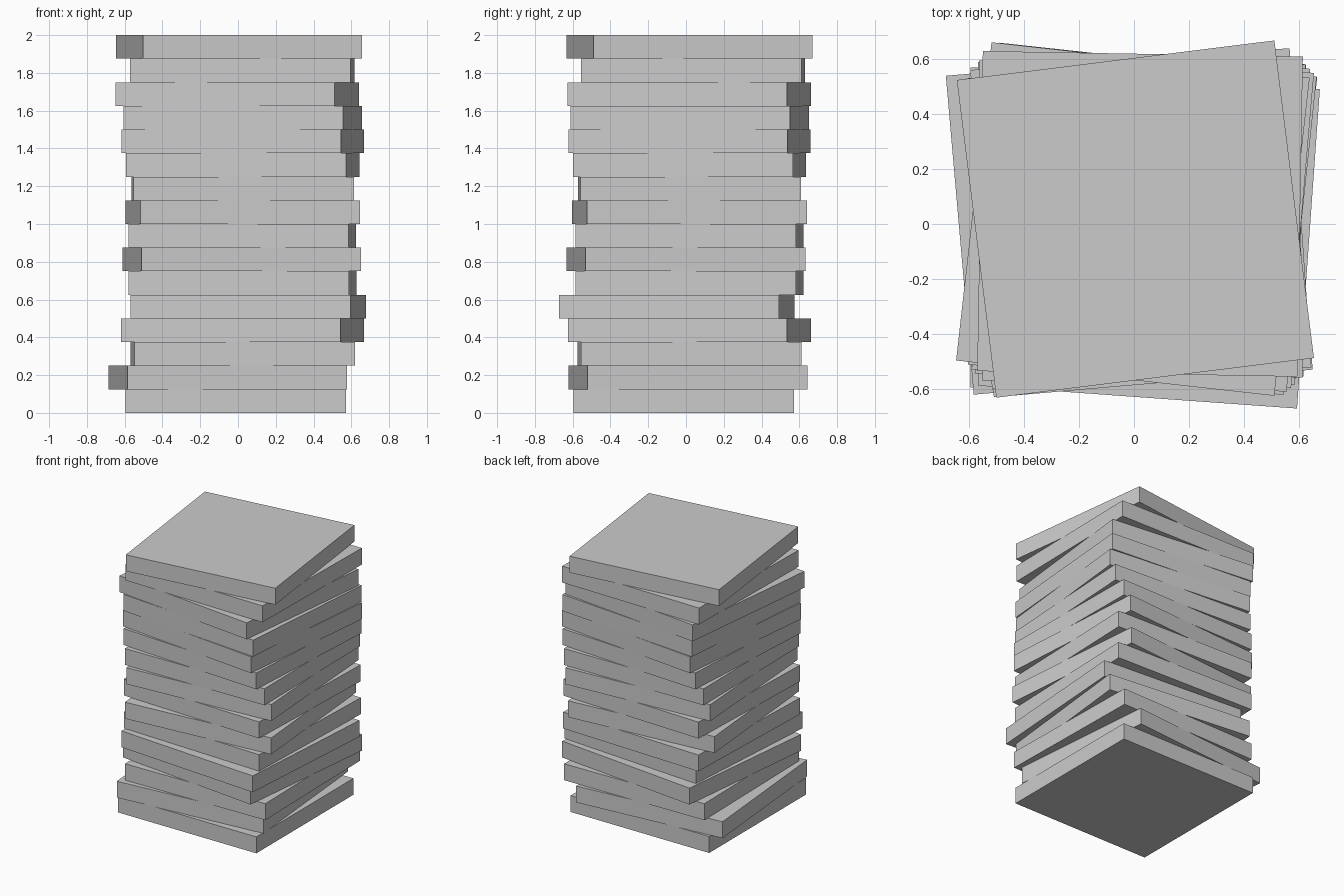
import bpy
from math import radians

SIDE, THICK = 1.167, 0.125

# One entry per slab, bottom to top: centre x, centre y, twist in degrees
slabs = [
    (-0.012, -0.012, 0.0), (-0.054, 0.010, 5.0), (0.025, 0.018, 1.0), (0.025, 0.018, -6.2),
    (0.054, -0.049, -4.1), (0.024, 0.019, -1.95), (0.020, 0.000, 4.95), (0.023, 0.018, -1.95),
    (0.025, 0.019, 3.9), (0.025, 0.018, 0.6), (0.025, 0.018, -3.4), (0.025, 0.018, -6.0),
    (0.025, 0.019, -4.9), (-0.004, 0.018, -6.35), (0.022, 0.037, -1.0), (0.005, 0.018, 7.1),
]

# Stack of square slabs, each slightly shifted and twisted
for i, (x, y, twist) in enumerate(slabs):
    bpy.ops.mesh.primitive_cube_add(size=1, location=(x, y, (i + 0.5) * THICK),
                                    rotation=(0, 0, radians(twist)))
    slab = bpy.context.object
    slab.name = f"slab_{i + 1:02d}"
    slab.scale = (SIDE, SIDE, THICK)
